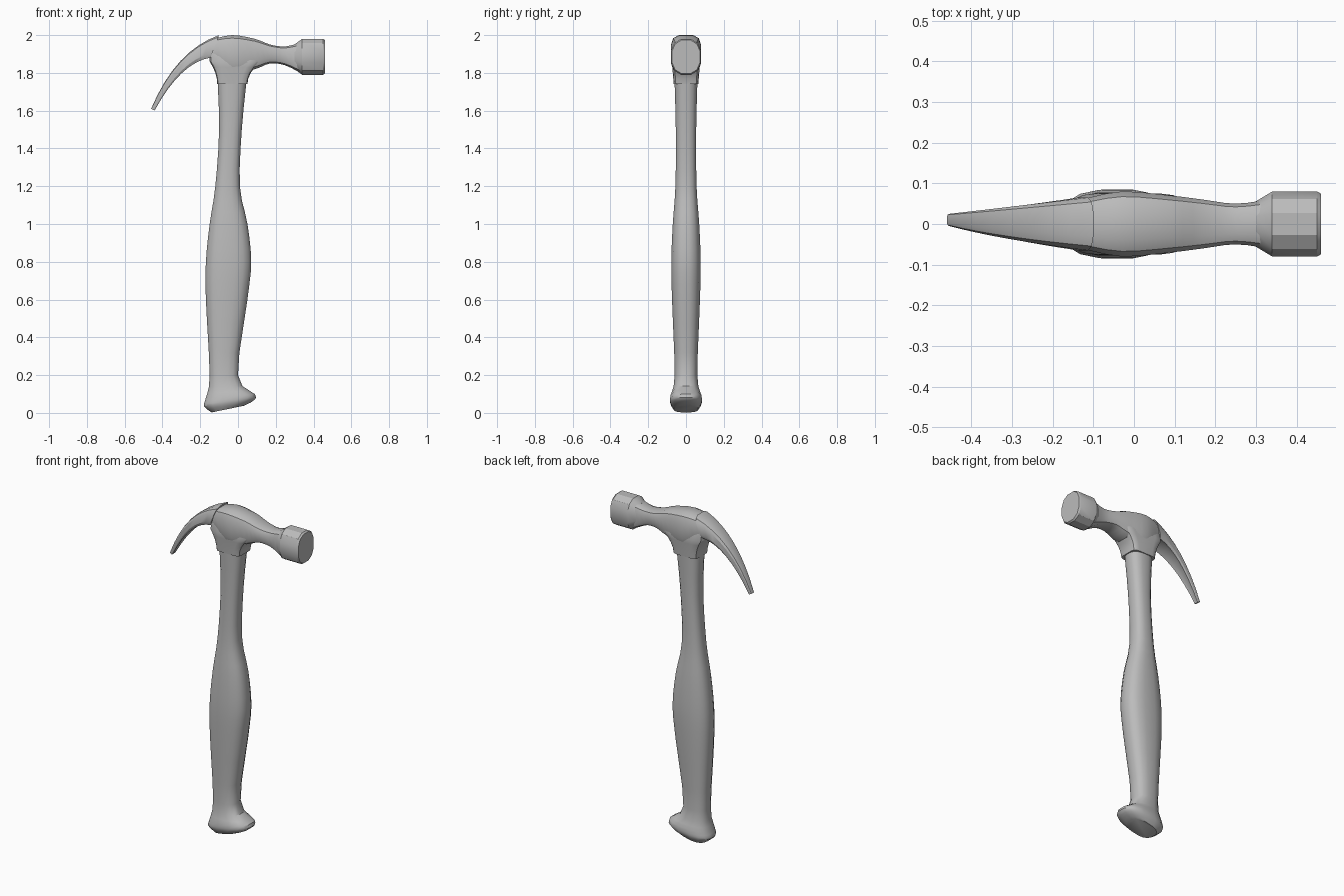
import bpy
import bmesh
from math import sin, cos, pi, copysign, radians
from mathutils import Vector

cube = bpy.data.objects.get("Cube")
if cube:
    bpy.data.objects.remove(cube)

material = bpy.data.materials.new("plain_grey")
material.use_nodes = True
grey = (0.5, 0.5, 0.5, 1)
material.diffuse_color = grey
material.node_tree.nodes["Principled BSDF"].inputs["Base Color"].default_value = grey


def rounded(angle_cosine, power, sides):
    """One coordinate of a rounded box section, scaled so its flats reach full width."""
    value = abs(angle_cosine / cos(pi / sides)) ** (2 / power)
    return copysign(value, angle_cosine)


def smooth_rows(rows, steps):
    """Blend sparse rows of numbers into a smooth run that passes through each row."""
    rows = [Vector(row) for row in rows]
    padded = [rows[0]] + rows + [rows[-1]]
    result = []
    for before, start, end, after in zip(padded, padded[1:], padded[2:], padded[3:]):
        for step in range(steps):
            t = step / steps
            leave, arrive = (end - before) / 2, (after - start) / 2
            swing = (leave * (1 - t) - arrive * t) * t * (1 - t)
            blend = t * t * (3 - 2 * t)
            result.append(start.lerp(end, blend) + swing)
    return result + [rows[-1]]


def bend(start, control, end, t):
    """Point on a simple curved path."""
    return start.lerp(control, t).lerp(control.lerp(end, t), t)


def loft(name, sections, sides, power, groove=0.0):
    """Skin a row of sections, each given by two opposite edge points and a half depth."""
    bm = bmesh.new()
    rings = []
    for first, second, depth in sections:
        middle, reach = (first + second) / 2, (second - first) / 2
        ring = []
        for i in range(sides):
            angle = 2 * pi * (i + 0.5) / sides
            u = rounded(cos(angle), power, sides)
            v = rounded(sin(angle), power, sides)
            if i in (0, sides - 1):
                u -= groove
            ring.append(bm.verts.new(middle + reach * u + Vector((0, depth * v, 0))))
        rings.append(ring)
    for lower, upper in zip(rings, rings[1:]):
        for i in range(sides):
            j = (i + 1) % sides
            bm.faces.new((lower[i], lower[j], upper[j], upper[i]))
    bm.faces.new(rings[0])
    bm.faces.new(rings[-1])
    bmesh.ops.recalc_face_normals(bm, faces=bm.faces)
    mesh = bpy.data.meshes.new(name)
    bm.to_mesh(mesh)
    bm.free()
    mesh.materials.append(material)
    part = bpy.data.objects.new(name, mesh)
    bpy.context.collection.objects.link(part)
    bpy.ops.object.select_all(action='DESELECT')
    part.select_set(True)
    bpy.context.view_layer.objects.active = part
    bpy.ops.object.shade_smooth_by_angle(angle=radians(30))


# Handle: level, back edge and front edge from the butt up to the socket
handle_rows = [
    (0.02, -0.14, 0.03),
    (0.05, -0.18, 0.08),
    (0.09, -0.17, 0.09),
    (0.2, -0.15, 0),
    (0.6, -0.17, 0.05),
    (0.8, -0.17, 0.07),
    (1, -0.15, 0.05),
    (1.2, -0.12, 0.01),
    (1.5, -0.1, 0.02),
    (1.8, -0.11, 0.05),
]
handle_sections = []
for level, back, front in smooth_rows(handle_rows, 3):
    # The butt tilts up towards the front, and thickness follows width
    tilt = max(0, 0.02 - level / 8)
    depth = 0.03 + 0.2 * (front - back)
    low, high = Vector((back, 0, level - tilt)), Vector((front, 0, level + tilt))
    handle_sections.append((low, high, depth))
loft("handle", handle_sections, sides=16, power=2.6)

# Socket: boxy sleeve that flares upwards into the head, then closes inside it
socket_sections = []
socket_steps = 4
for step in range(socket_steps + 1):
    t = step / socket_steps
    level = 1.74 + 0.12 * t
    back = Vector((-0.11 - 0.04 * t * t, 0, level))
    front = Vector((0.05 + 0.07 * t * t, 0, level))
    socket_sections.append((back, front, 0.065 + 0.01 * t))
lift = Vector((0, 0, 0.06))
socket_sections.append((back + lift, front + lift, 0.06))
loft("head_socket", socket_sections, sides=16, power=6)

# Claw: curved wedge tapering to its tip, grooved along the inner side
outer_path = [Vector(p) for p in ((-0.1, 0, 2), (-0.33, 0, 1.92), (-0.46, 0.01, 1.61))]
inner_path = [Vector(p) for p in ((-0.15, 0, 1.87), (-0.3, 0, 1.85), (-0.44, 0.01, 1.6))]
claw_sections = []
claw_steps = 8
for step in range(claw_steps + 1):
    t = step / claw_steps
    outer, inner = bend(*outer_path, t), bend(*inner_path, t)
    claw_sections.append((outer, inner, 0.065 - 0.05 * t))
loft("claw", claw_sections, sides=12, power=3.5, groove=0.3)

# Cheek and neck: position, top, underside and half depth along the head
head_rows = [
    (-0.13, 1.98, 1.86, 0.06),
    (-0.03, 2, 1.8, 0.08),
    (0.09, 1.98, 1.82, 0.07),
    (0.17, 1.95, 1.85, 0.06),
    (0.25, 1.94, 1.84, 0.05),
    (0.33, 1.96, 1.8, 0.06),
]
head_sections = []
for along, top, underside, depth in smooth_rows(head_rows, 3):
    upper, lower = Vector((along, 0, top)), Vector((along, 0, underside))
    head_sections.append((upper, lower, depth))
loft("head_cheek_and_neck", head_sections, sides=12, power=3.6)

# Striking face: tall oval drum with a chamfer at each end
face_sections = []
for along, size in ((0.3, 0.7), (0.34, 1), (0.45, 1), (0.46, 0.93)):
    centre, rise = Vector((along, 0, 1.885)), Vector((0, 0, 0.095 * size))
    face_sections.append((centre + rise, centre - rise, 0.08 * size))
loft("striking_face", face_sections, sides=12, power=2.4)
